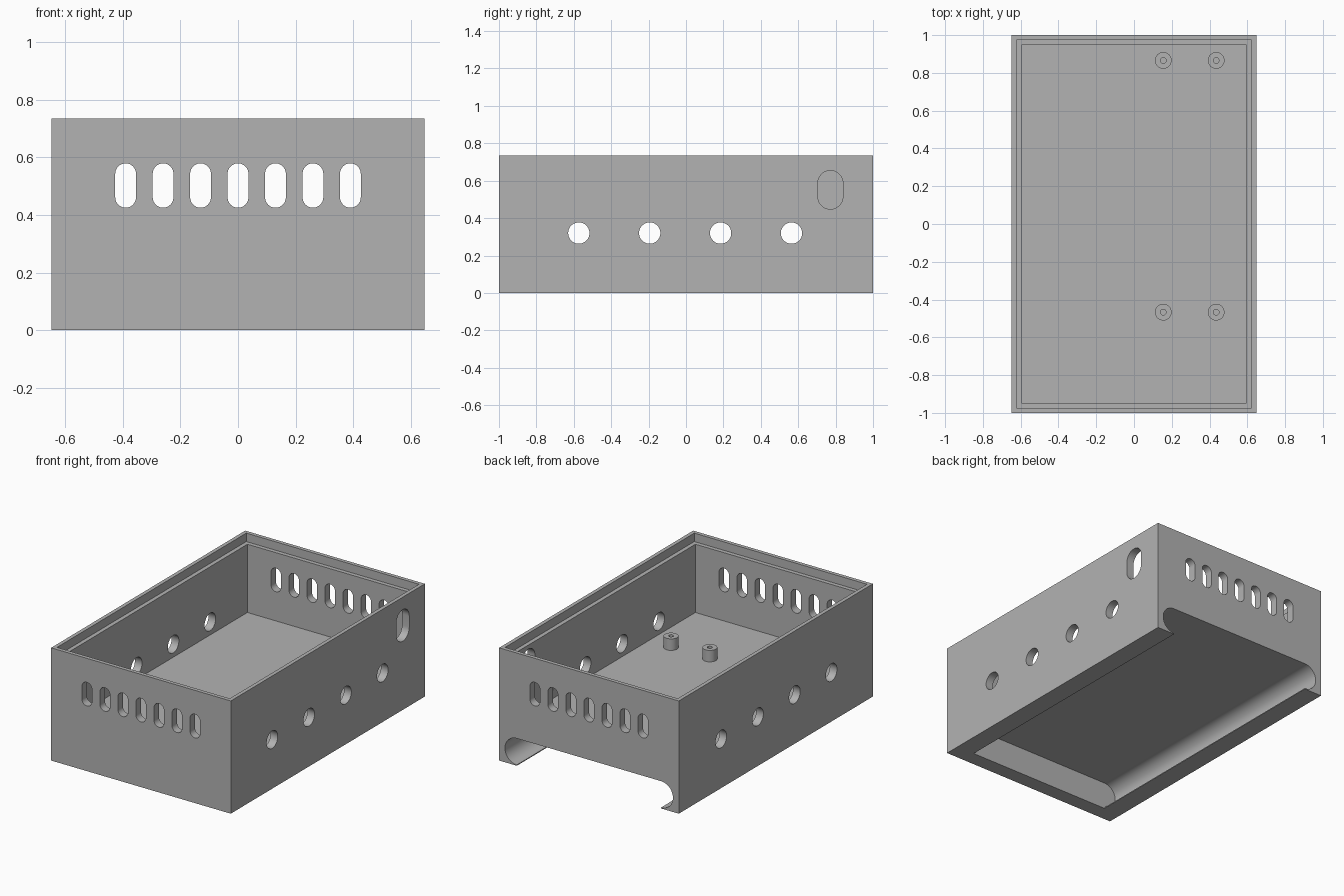
import bpy, bmesh
from math import sin, cos, pi
from mathutils import Vector

cube = bpy.data.objects.get("Cube")
if cube:
    bpy.data.objects.remove(cube, do_unlink=True)

HX, HY, H = 0.648, 1.0, 0.735       # half width, half length, height
FLOOR, LEDGE = 0.235, 0.68          # inner floor and lid ledge heights

grey = bpy.data.materials.new("mid_grey")
grey.use_nodes = True
grey.diffuse_color = (0.45, 0.45, 0.45, 1)
bsdf = next(n for n in grey.node_tree.nodes if n.type == 'BSDF_PRINCIPLED')
bsdf.inputs["Base Color"].default_value = grey.diffuse_color


def make(name, bm):
    bmesh.ops.recalc_face_normals(bm, faces=bm.faces)
    mesh = bpy.data.meshes.new(name)
    bm.to_mesh(mesh)
    bm.free()
    mesh.materials.append(grey)
    obj = bpy.data.objects.new(name, mesh)
    bpy.context.collection.objects.link(obj)
    return obj


def activate(obj):
    bpy.ops.object.select_all(action='DESELECT')
    obj.select_set(True)
    bpy.context.view_layer.objects.active = obj


def prism(bm, outline, axis, start, end):
    """Extrude a 2D outline along x, y or z."""
    def place(u, v, d):
        return {'x': (d, u, v), 'y': (u, d, v), 'z': (u, v, d)}[axis]
    face = bm.faces.new([bm.verts.new(place(u, v, start)) for u, v in outline])
    ext = bmesh.ops.extrude_face_region(bm, geom=[face])
    verts = [g for g in ext["geom"] if isinstance(g, bmesh.types.BMVert)]
    bmesh.ops.translate(bm, verts=verts,
                        vec=Vector(place(0, 0, end)) - Vector(place(0, 0, start)))


def rectangle(hx, hy):
    return [(-hx, -hy), (hx, -hy), (hx, hy), (-hx, hy)]


def arc(cx, cy, r, a0, a1, n=20):
    return [(cx + r * cos(a0 + (a1 - a0) * i / n),
             cy + r * sin(a0 + (a1 - a0) * i / n)) for i in range(n + 1)]


def capsule(cx, cy, r, half):
    return (arc(cx, cy + half, r, 0, pi) + arc(cx, cy - half, r, pi, 2 * pi))


def cut(target, bm):
    cutter = make("cutter", bm)
    cutter.hide_render = True
    mod = target.modifiers.new("cut", 'BOOLEAN')
    mod.operation, mod.solver, mod.object = 'DIFFERENCE', 'EXACT', cutter
    activate(target)
    bpy.ops.object.modifier_apply(modifier=mod.name)
    bpy.data.objects.remove(cutter, do_unlink=True)


# Outer block
bm = bmesh.new()
prism(bm, rectangle(HX, HY), 'z', 0, H)
case = make("case_body", bm)

# Inner cavity, then the wider rebate that holds a lid
for inset, bottom in ((0.052, FLOOR), (0.025, LEDGE)):
    bm = bmesh.new()
    prism(bm, rectangle(HX - inset, HY - inset), 'z', bottom, H + 0.1)
    cut(case, bm)

# Round-sided channel underneath, open at the back
bm = bmesh.new()
right_side = [(0.52, -0.1)] + arc(0.52, 0.092, 0.086, -pi / 2, pi / 2, 32)
left_side = [(-x, z) for x, z in reversed(right_side)]
prism(bm, right_side + left_side, 'y', -0.9, HY + 0.1)
cut(case, bm)

# Vent slots through the front and back walls
bm = bmesh.new()
for i in range(-3, 4):
    prism(bm, capsule(i * 0.13, 0.502, 0.036, 0.041), 'y', -HY - 0.1, HY + 0.1)
cut(case, bm)

# Round holes through both side walls
bm = bmesh.new()
for i in range(4):
    prism(bm, arc(-0.573 + i * 0.379, 0.32, 0.057, 0, 2 * pi, 40)[:-1],
          'x', -HX - 0.1, HX + 0.1)
cut(case, bm)

# Single cable slot in one side wall
bm = bmesh.new()
prism(bm, capsule(0.772, 0.551, 0.067, 0.036), 'x', 0.5, HX + 0.1)
cut(case, bm)

# Hollow mounting posts on the floor
posts = []
for row, y in (("front", -0.467), ("back", 0.866)):
    for side, x in (("inner", 0.155), ("outer", 0.435)):
        bm = bmesh.new()
        section = [(0.015, FLOOR), (0.044, FLOOR), (0.044, 0.31), (0.015, 0.31)]
        verts = [bm.verts.new((x + r, y, z)) for r, z in section]
        edges = [bm.edges.new((verts[i], verts[(i + 1) % 4])) for i in range(4)]
        bmesh.ops.spin(bm, geom=verts + edges, cent=(x, y, 0), axis=(0, 0, 1),
                       angle=2 * pi, steps=32)
        bmesh.ops.remove_doubles(bm, verts=bm.verts, dist=0.0001)
        posts.append(make(f"{row}_{side}_post", bm))

# Smooth curved walls, keep corners crisp
for obj in [case] + posts:
    activate(obj)
    bpy.ops.object.shade_smooth_by_angle(angle=pi / 6)
